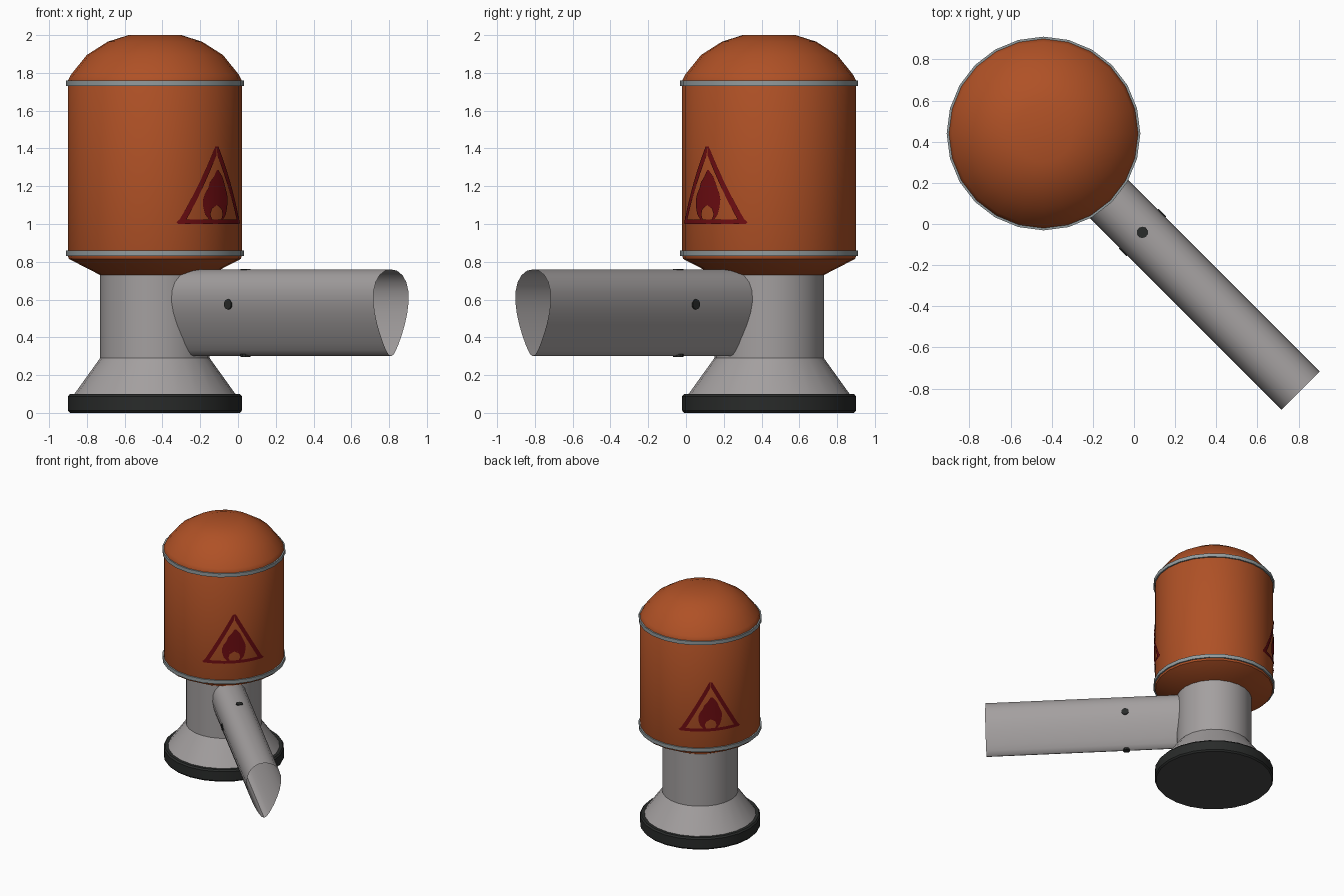
import bpy, bmesh, math
from mathutils import Vector, Matrix

if "Cube" in bpy.data.objects:
    bpy.data.objects.remove(bpy.data.objects["Cube"])

CX, CY = -0.44, 0.44                         # tank axis
D = Vector((1, -1, 0)).normalized()          # pipe direction
S = Vector((1, 1, 0)).normalized()           # sideways of the pipe
C = Vector((CX, CY, 0))
SIDES = 24


def material(name, rgb):
    m = bpy.data.materials.new(name)
    m.diffuse_color = (*rgb, 1)
    m.use_nodes = True
    m.node_tree.nodes["Principled BSDF"].inputs["Base Color"].default_value = m.diffuse_color
    return m


ORANGE = material("burnt orange", (0.43, 0.082, 0.019))
GREY = material("warm grey", (0.37, 0.35, 0.35))
STEEL = material("steel band", (0.29, 0.33, 0.34))
BLACK = material("black rubber", (0.022, 0.024, 0.023))
DARK = material("dark underside", (0.065, 0.065, 0.065))
RED = material("dark red paint", (0.16, 0.004, 0.006))


def finish(name, bm, mats, angle=30):
    me = bpy.data.meshes.new(name)
    bm.to_mesh(me)
    bm.free()
    ob = bpy.data.objects.new(name, me)
    bpy.context.collection.objects.link(ob)
    for m in mats:
        me.materials.append(m)
    bpy.ops.object.select_all(action='DESELECT')
    ob.select_set(True)
    bpy.context.view_layer.objects.active = ob
    bpy.ops.object.shade_smooth_by_angle(angle=math.radians(angle))
    return ob


def lathe(name, profile, mats, closed=False, underside=False):
    """Revolve (radius, z) points, listed bottom to top, round the tank axis."""
    bm = bmesh.new()
    rings = []
    for r, z in profile:
        rings.append([bm.verts.new((CX + r * math.cos(a), CY + r * math.sin(a), z))
                      for a in (2 * math.pi * i / SIDES for i in range(SIDES))])
    pairs = list(zip(rings, rings[1:]))
    if closed:
        pairs.append((rings[-1], rings[0]))
    else:
        bm.faces.new(rings[0][::-1])
        bm.faces.new(rings[-1])
    for a, b in pairs:
        for i in range(SIDES):
            j = (i + 1) % SIDES
            bm.faces.new((a[i], a[j], b[j], b[i]))
    bm.normal_update()
    if underside:
        for f in bm.faces:
            f.material_index = 1 if f.normal.z < -0.9 else 0
    return finish(name, bm, mats)


# Foot, stand and tank
lathe("rubber_foot", [(0.45, 0), (0.46, 0.012), (0.46, 0.088), (0.45, 0.10)],
      [BLACK, DARK], underside=True)
lathe("stand", [(0.43, 0.095), (0.29, 0.29), (0.29, 0.735)], [GREY])
lathe("tank", [(0.29, 0.73), (0.455, 0.815), (0.46, 0.83), (0.46, 1.76), (0.445, 1.79),
               (0.36, 1.895), (0.25, 1.965), (0.14, 2.0)], [ORANGE])

# Steel bands round the tank
for name, z in (("lower_band", 0.83), ("upper_band", 1.73)):
    lathe(name, [(0.45, z), (0.471, z), (0.471, z + 0.03), (0.45, z + 0.03)], [STEEL], closed=True)

# Egg-section pipe, open at its far end
bm = bmesh.new()
ends = []
for dist in (0.2, 1.768):
    ring = []
    for i in range(SIDES):
        t = 2 * math.pi * i / SIDES
        w = 0.122 * math.cos(t) * (1 + 0.46 * math.sin(t))
        ring.append(bm.verts.new(C + D * dist + S * w + Vector((0, 0, 0.53 + 0.23 * math.sin(t)))))
    ends.append(ring)
for i in range(SIDES):
    j = (i + 1) % SIDES
    bm.faces.new((ends[0][i], ends[0][j], ends[1][j], ends[1][i]))
bm.normal_update()
if sum(f.normal.z for f in bm.faces if f.calc_center_median().z > 0.6) < 0:
    bmesh.ops.reverse_faces(bm, faces=bm.faces)
finish("pipe", bm, [GREY], 40)

# Dark studs on the four sides of the pipe
Z = Vector((0, 0, 1))
for name, pos, out in (("top_stud", Z * 0.755, Z), ("bottom_stud", Z * 0.305, -Z),
                       ("left_stud", Z * 0.575 - S * 0.128, -S), ("right_stud", Z * 0.575 + S * 0.128, S)):
    bm = bmesh.new()
    rot = out.to_track_quat('Z', 'Y').to_matrix().to_4x4()
    bmesh.ops.create_cone(bm, cap_ends=True, segments=10, radius1=0.028, radius2=0.028, depth=0.016,
                          matrix=Matrix.Translation(C + D * 0.68 + pos) @ rot)
    finish(name, bm, [BLACK])


# Painted fire warning sign, wrapped on the tank
def strip(bm, rows, facing, cols=4):
    """Fill between left and right edges given as (z, left, right)."""
    r = 0.464
    grid = []
    for z, lo, hi in rows:
        line = []
        for k in range(cols + 1):
            a = facing + math.asin((lo + (hi - lo) * k / cols) / r)
            line.append(bm.verts.new((CX + r * math.cos(a), CY + r * math.sin(a), z)))
        grid.append(line)
    for a, b in zip(grid, grid[1:]):
        for k in range(cols):
            bm.faces.new((a[k], a[k + 1], b[k + 1], b[k]))


def leg_rows(side):
    rows = []
    for i in range(9):
        z = 1.025 + 0.385 * i / 8
        outer = 0.012 + 0.223 * (1.41 - z) / 0.41
        inner = max(0.0, outer - 0.034)
        rows.append((z, inner, outer) if side > 0 else (z, -outer, -inner))
    return rows


FLAME = [(1.10, -0.094, 0.086), (1.13, -0.093, 0.09), (1.16, -0.082, 0.084), (1.19, -0.06, 0.07),
         (1.22, -0.05, 0.058), (1.25, -0.022, 0.044), (1.285, 0.0, 0.012)]
FLAME_LEFT = [(1.025, -0.055, -0.035), (1.05, -0.08, -0.046), (1.08, -0.09, -0.036), (1.10, -0.094, 0.0)]
FLAME_RIGHT = [(1.025, 0.035, 0.05), (1.05, 0.046, 0.072), (1.08, 0.036, 0.082), (1.10, 0.0, 0.086)]

for name, facing in (("front_fire_sign", -math.pi / 4), ("back_fire_sign", 3 * math.pi / 4)):
    bm = bmesh.new()
    strip(bm, [(1.0, -0.23, 0.23), (1.01, -0.237, 0.237), (1.025, -0.222, 0.222)], facing, 12)
    for rows in (leg_rows(1), leg_rows(-1), FLAME, FLAME_LEFT, FLAME_RIGHT):
        strip(bm, rows, facing)
    bmesh.ops.remove_doubles(bm, verts=bm.verts, dist=0.0005)
    finish(name, bm, [RED])
